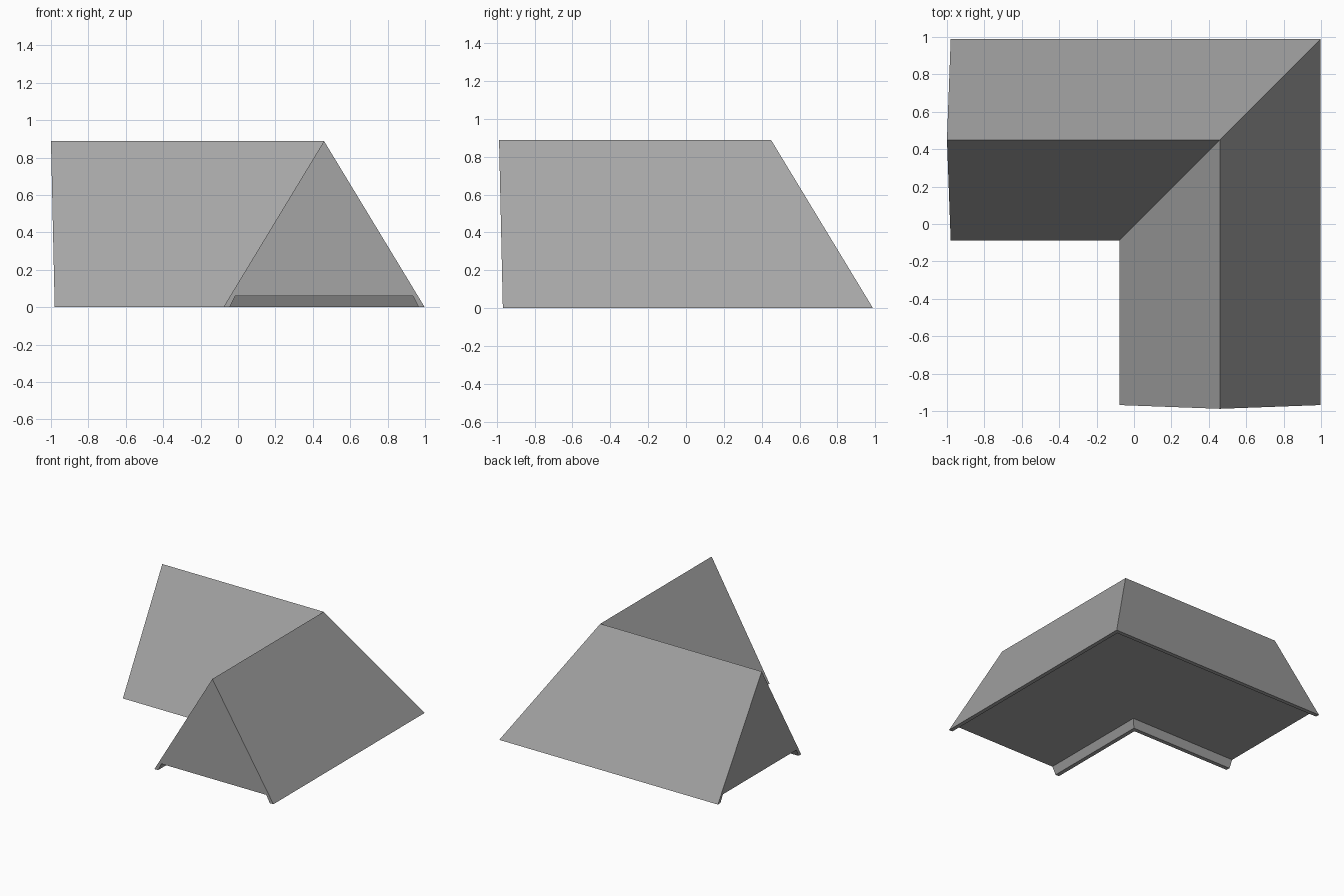
import bpy
import bmesh

cube = bpy.data.objects.get("Cube")
if cube:
    bpy.data.objects.remove(cube, do_unlink=True)

# Single matte grey for the whole roof
grey = bpy.data.materials.new("roof grey")
grey.use_nodes = True
colour = (0.38, 0.38, 0.38, 1)
grey.diffuse_color = colour
grey.node_tree.nodes["Principled BSDF"].inputs["Base Color"].default_value = colour

HEIGHT = 0.888
RIDGE_X, RIDGE_Y = 0.46, 0.45
END_X, END_Y = -1.0, -0.988
LEAN = 0.02

# Gable cross-section: offset from the ridge line and height,
# with eave lips hanging below a raised soffit
half = [(0.538, 0), (0.505, 0), (0.475, 0.06)]
section = [(0, HEIGHT)] + half + [(-o, z) for o, z in reversed(half)]


def lean(z):
    """Gable ends slope inward from the ridge to the eaves."""
    return LEAN * (1 - z / HEIGHT)


# Sweep the section round the mitred corner
bm = bmesh.new()
front_end = [bm.verts.new((RIDGE_X + o, END_Y + lean(z), z)) for o, z in section]
corner = [bm.verts.new((RIDGE_X + o, RIDGE_Y + o, z)) for o, z in section]
side_end = [bm.verts.new((END_X + lean(z), RIDGE_Y + o, z)) for o, z in section]

for a, b in ((front_end, corner), (corner, side_end)):
    for i in range(len(section)):
        j = (i + 1) % len(section)
        bm.faces.new((a[i], a[j], b[j], b[i]))

# Flush gable walls
bm.faces.new(front_end)
bm.faces.new(side_end)
bmesh.ops.recalc_face_normals(bm, faces=bm.faces[:])

mesh = bpy.data.meshes.new("corner_roof")
bm.to_mesh(mesh)
bm.free()
mesh.materials.append(grey)
roof = bpy.data.objects.new("corner_roof", mesh)
bpy.context.collection.objects.link(roof)
